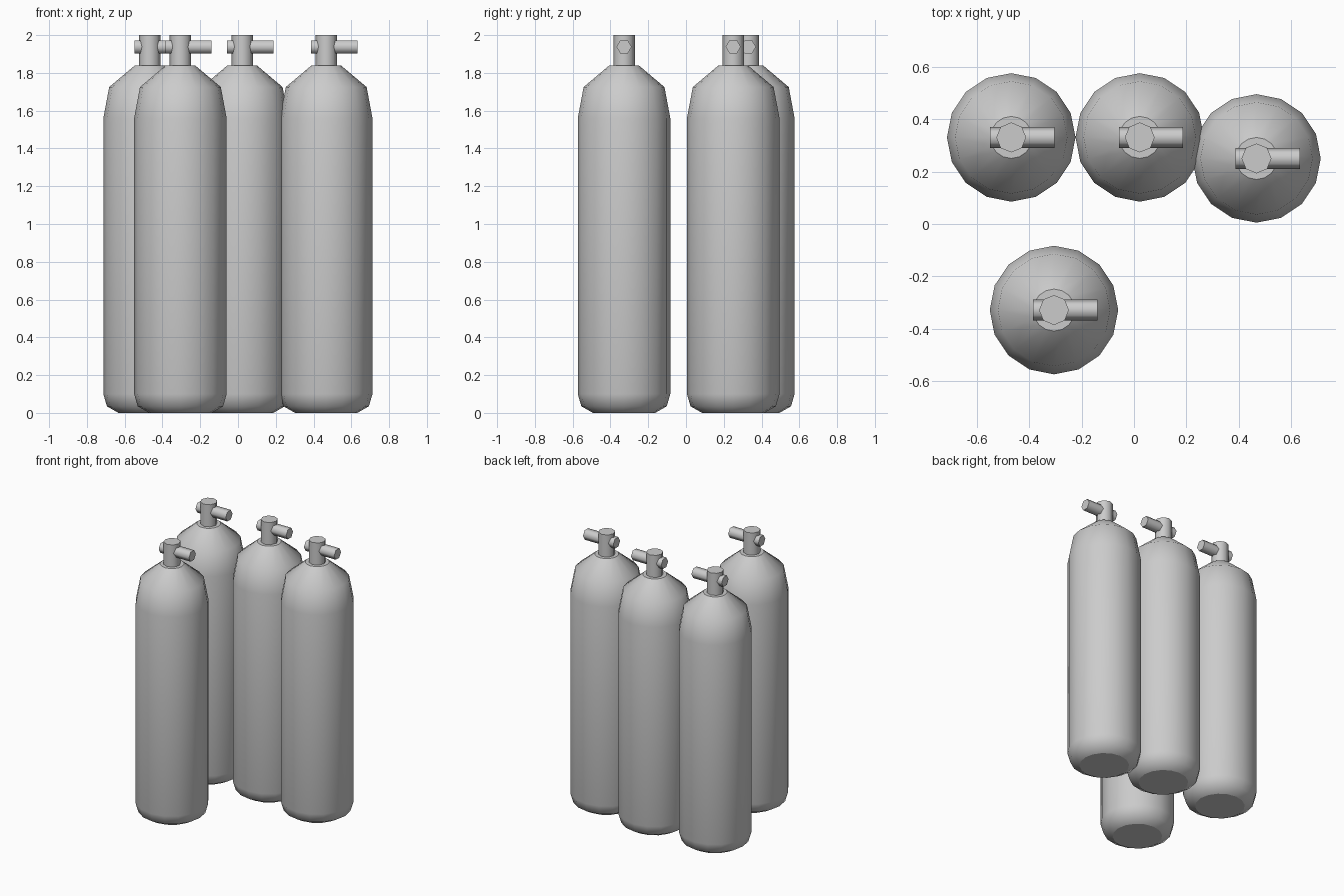
import bpy, bmesh, math
from mathutils import Matrix

if "Cube" in bpy.data.objects:
    bpy.data.objects.remove(bpy.data.objects["Cube"])


def lathe(name, profile, sides, matrix, location):
    """Revolve (radius, height) pairs; smooth walls, crisp flat caps."""
    bm = bmesh.new()
    rings = []
    for r, z in profile:
        rings.append([bm.verts.new((r * math.cos(2 * math.pi * i / sides),
                                    r * math.sin(2 * math.pi * i / sides), z))
                      for i in range(sides)])
    for low, high in zip(rings, rings[1:]):
        for i in range(sides):
            j = (i + 1) % sides
            bm.faces.new((low[i], low[j], high[j], high[i])).smooth = True
    for cap in (rings[0][::-1], rings[-1]):
        face = bm.faces.new(cap)
        for edge in face.edges:
            edge.smooth = False
    bm.transform(matrix)
    mesh = bpy.data.meshes.new(name)
    bm.to_mesh(mesh)
    bm.free()
    obj = bpy.data.objects.new(name, mesh)
    obj.location = location
    bpy.context.collection.objects.link(obj)
    return obj


# Tank outline from base to shoulder
body = [(0.165, 0), (0.226, 0.035), (0.245, 0.10), (0.245, 1.56),
        (0.214, 1.725), (0.08, 1.838)]
post = [(0.057, 1.83), (0.057, 2.0)]
handle = [(0.04, -0.08), (0.04, 0.165)]

upright = Matrix.Identity(4)
# Handle lies along x, with hexagon corners pointing to the sides
sideways = (Matrix.Translation((0, 0, 1.938)) @ Matrix.Rotation(math.pi / 2, 4, 'Y')
            @ Matrix.Rotation(math.pi / 2, 4, 'Z'))

centres = [(-0.468, 0.33), (0.022, 0.33), (0.467, 0.25), (-0.305, -0.328)]
for n, (x, y) in enumerate(centres, 1):
    place = (x, y, 0)
    lathe(f"tank_body_{n}", body, 16, upright, place)
    lathe(f"valve_post_{n}", post, 8, upright, place)
    lathe(f"valve_handle_{n}", handle, 6, sideways, place)
